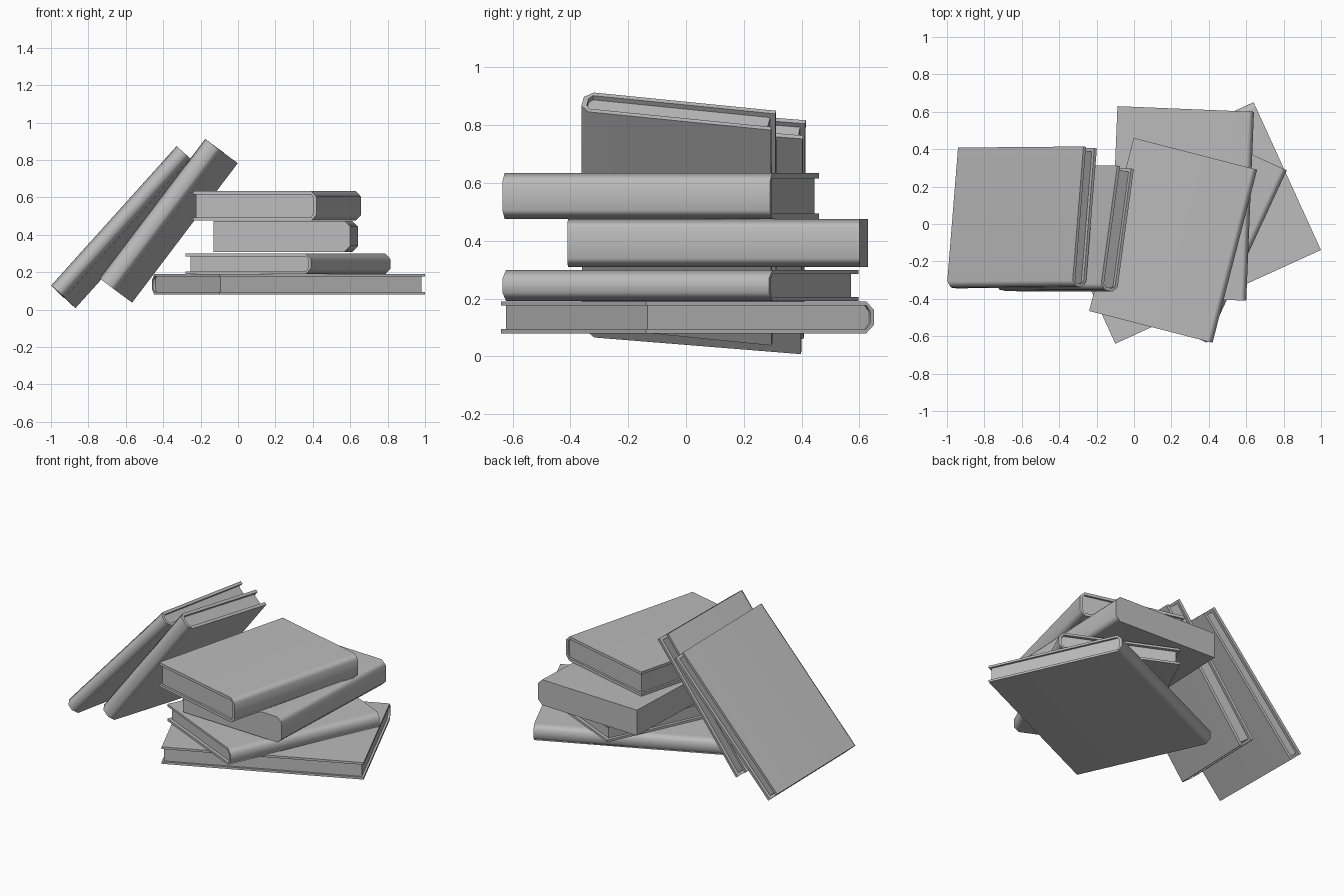
import bpy
import bmesh
import math
from mathutils import Vector, Matrix

cube = bpy.data.objects.get("Cube")
if cube:
    bpy.data.objects.remove(cube, do_unlink=True)

grey = bpy.data.materials.new("plain grey")
grey.use_nodes = True
COLOUR = (0.5, 0.5, 0.5, 1)
grey.diffuse_color = COLOUR
grey.node_tree.nodes["Principled BSDF"].inputs["Base Color"].default_value = COLOUR


def extrude_profile(name, profile, start, end, frame):
    """Extrude a closed outline (across, thick) along the spine direction."""
    bm = bmesh.new()
    face = bm.faces.new([bm.verts.new((a, start, t)) for a, t in profile])
    moved = bmesh.ops.extrude_face_region(bm, geom=[face])["geom"]
    verts = [v for v in moved if isinstance(v, bmesh.types.BMVert)]
    bmesh.ops.translate(bm, verts=verts, vec=(0, end - start, 0))
    bmesh.ops.recalc_face_normals(bm, faces=bm.faces)
    bm.transform(frame)
    mesh = bpy.data.meshes.new(name)
    bm.to_mesh(mesh)
    bm.free()
    mesh.materials.append(grey)
    obj = bpy.data.objects.new(name, mesh)
    bpy.context.collection.objects.link(obj)
    # smooth spine, crisp cover edges, flat boards
    bpy.ops.object.select_all(action="DESELECT")
    obj.select_set(True)
    bpy.context.view_layer.objects.active = obj
    bpy.ops.object.shade_smooth_by_angle(angle=math.radians(55))
    mod = obj.modifiers.new("flat boards", "WEIGHTED_NORMAL")
    mod.keep_sharp = True


def half_mirrored(points):
    """Complete an outline by mirroring it through the middle of the book."""
    return points + [(a, -t) for a, t in reversed(points)]


def book(name, corner, along, across, thick, inset=0.013, board=0.018, solid=False):
    """corner: spine end at mid thickness; along: spine; across: to fore edge."""
    along, across = Vector(along), Vector(across)
    length, width = along.length, across.length
    x = across.normalized()
    y = (along - x * along.dot(x)).normalized()
    frame = Matrix.Translation(corner) @ Matrix((x, y, x.cross(y))).transposed().to_4x4()
    h = thick / 2
    bevel = 0.03
    outer = [(width, h), (bevel, h), (0, h - bevel)]
    if solid:
        extrude_profile(name, half_mirrored(outer), 0, length, frame)
        return
    inner_h = h - board
    inner = [(bevel, inner_h), (board, h - bevel - board * 0.4)]
    # cover: a U-shaped band; outer half, mirrored, then back along the inside
    inside = half_mirrored([(width, inner_h)] + inner)
    outline = half_mirrored(outer) + inside[::-1]
    extrude_profile(name + "_cover", outline, 0, length, frame)
    # page block, set back from the three open edges
    pages = half_mirrored([(width - inset, inner_h)] + inner)
    extrude_profile(name + "_pages", pages, inset, length - inset, frame)


# stacked books, bottom to top
book("bottom_book", (-0.46, 0.15, 0.135), (1.10, 0.50, 0), (0.36, -0.79, 0), 0.11, board=0.014)
book("second_book", (0.39, -0.635, 0.245), (0.43, 0.92, 0), (-0.67, 0.31, 0), 0.108,
     inset=0.02, board=0.014)
book("third_book", (0.60, -0.41, 0.392), (0.04, 1.01, 0), (-0.73, 0.03, 0), 0.165, solid=True)
book("top_book", (0.42, -0.635, 0.555), (0.24, 0.925, 0), (-0.66, 0.17, 0), 0.158)

# books leaning against the stack
book("inner_leaning_book", (-0.70, -0.355, 0.137), (0.565, 0, 0.745), (0.09, 0.66, -0.066),
     0.112, inset=0.018)
book("outer_leaning_book", (-0.965, -0.342, 0.10), (0.67, 0, 0.745), (0.06, 0.745, -0.06),
     0.097, inset=0.018)
